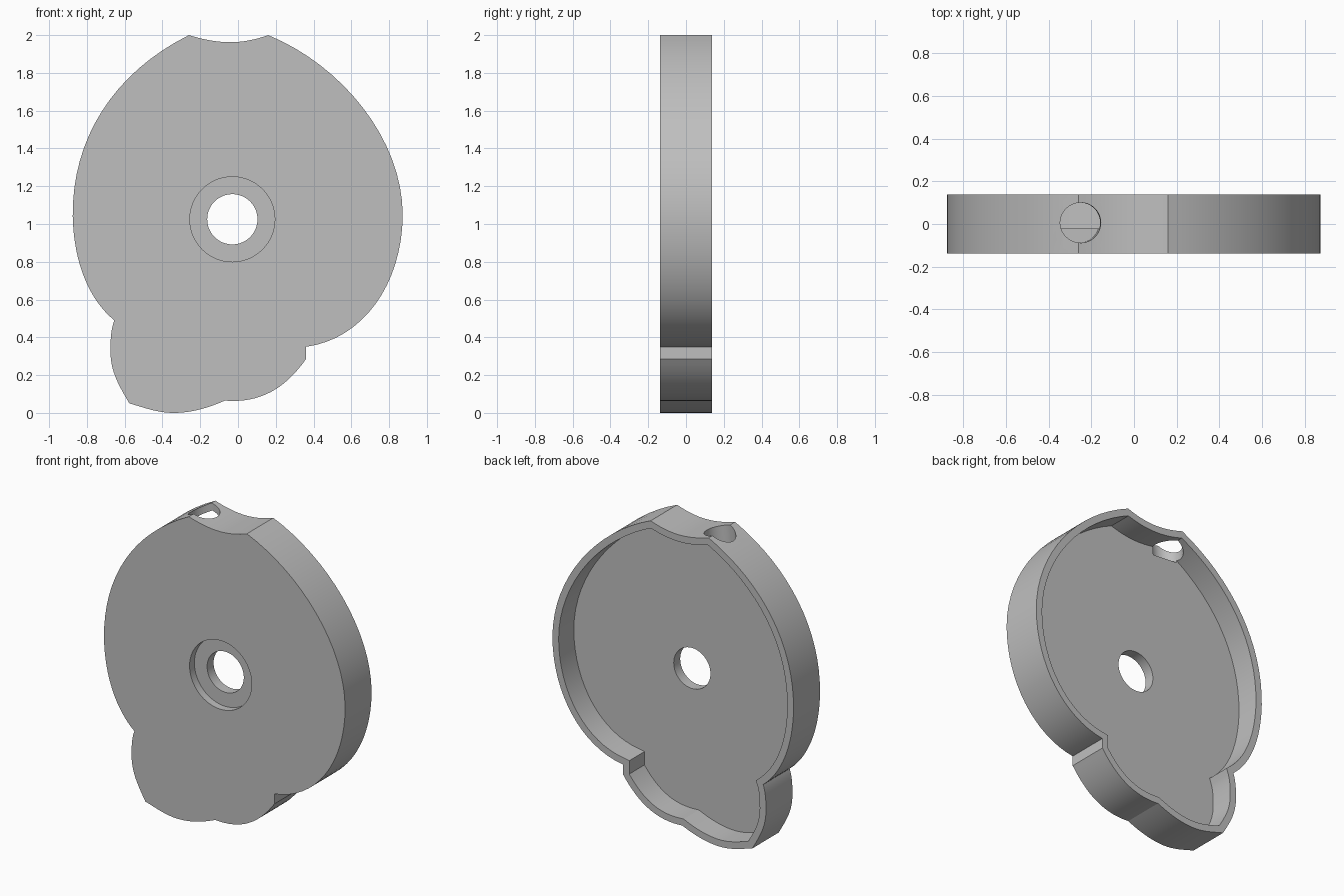
import bpy
import bmesh
import math
from mathutils import Vector, Matrix
from mathutils.geometry import interpolate_bezier

cube = bpy.data.objects.get("Cube")
if cube:
    bpy.data.objects.remove(cube, do_unlink=True)

HALF = 0.137      # half of the depth
FLOOR_Y = -0.02   # inner face of the front plate
WALL = 0.045
HUB = (-0.03, 1.025)

grey = bpy.data.materials.new("plain grey")
grey.use_nodes = True
colour = (0.52, 0.52, 0.52, 1)
grey.diffuse_color = colour
grey.node_tree.nodes["Principled BSDF"].inputs["Base Color"].default_value = colour

# Outline in x, z: each entry is two handles and an end point, or an end point alone
START = (-0.26, 2.0)
SEGMENTS = [
    [(-0.66, 1.80), (-0.88, 1.45), (-0.875, 1.04)],
    [(-0.87, 0.80), (-0.79, 0.60), (-0.655, 0.49)],
    [(-0.67, 0.45), (-0.675, 0.40), (-0.675, 0.35)],
    [(-0.68, 0.23), (-0.64, 0.16), (-0.575, 0.05)],
    [(-0.50, 0.03), (-0.43, 0.0), (-0.34, 0.0)],
    [(-0.25, 0.0), (-0.16, 0.025), (-0.07, 0.065)],
    [(0.12, 0.05), (0.25, 0.13), (0.36, 0.285)],
    [(0.36, 0.35)],
    [(0.66, 0.39), (0.87, 0.68), (0.872, 1.05)],
    [(0.87, 1.45), (0.55, 1.84), (0.16, 2.0)],
    [(0.02, 1.95), (-0.10, 1.95), START],
]


def outline():
    pts = [Vector(START)]
    for seg in SEGMENTS:
        seg = [Vector(p) for p in seg]
        if len(seg) == 1:
            pts.append(seg[0])
        else:
            curve = interpolate_bezier(pts[-1], seg[0], seg[1], seg[2], 17)
            pts += [Vector(p[:2]) for p in curve[1:]]
    return pts[:-1]


def inset(pts, dist):
    # Mitred inward offset of a counter-clockwise loop
    result = []
    for i, p in enumerate(pts):
        a = (p - pts[i - 1]).normalized()
        b = (pts[(i + 1) % len(pts)] - p).normalized()
        na, nb = Vector((-a.y, a.x)), Vector((-b.y, b.x))
        result.append(p + (na + nb) * dist / (1 + na.dot(nb)))
    return result


def make_object(name, bm):
    bmesh.ops.recalc_face_normals(bm, faces=bm.faces)
    mesh = bpy.data.meshes.new(name)
    bm.to_mesh(mesh)
    bm.free()
    mesh.materials.append(grey)
    obj = bpy.data.objects.new(name, mesh)
    bpy.context.collection.objects.link(obj)
    return obj


def prism(name, pts, y0, y1):
    bm = bmesh.new()
    face = bm.faces.new([bm.verts.new((p.x, y0, p.y)) for p in pts])
    ext = bmesh.ops.extrude_face_region(bm, geom=[face], use_keep_orig=True)
    verts = [g for g in ext["geom"] if isinstance(g, bmesh.types.BMVert)]
    bmesh.ops.translate(bm, verts=verts, vec=(0, y1 - y0, 0))
    return make_object(name, bm)


def cylinder(name, radius, length, matrix):
    bm = bmesh.new()
    bmesh.ops.create_cone(bm, cap_ends=True, segments=64, radius1=radius,
                          radius2=radius, depth=length, matrix=matrix)
    return make_object(name, bm)


def hub_cutter(name, radius, y0, y1):
    place = Matrix.Translation((HUB[0], (y0 + y1) / 2, HUB[1]))
    return cylinder(name, radius, y1 - y0, place @ Matrix.Rotation(math.pi / 2, 4, 'X'))


# Solid body and the pieces removed from it
profile = outline()
body = prism("housing_shell", profile, -HALF, HALF)
cutters = [
    prism("cavity_cutter", inset(profile, WALL), FLOOR_Y, HALF + 0.1),
    hub_cutter("counterbore_cutter", 0.225, -HALF - 0.1, -HALF + 0.05),
    hub_cutter("shaft_hole_cutter", 0.133, -HALF - 0.2, HALF + 0.2),
    cylinder("top_port_cutter", 0.094, 0.24,
             Matrix.Translation((-0.248, 0.006, 2.0)) @ Matrix.Rotation(math.radians(4), 4, 'Y')),
]
for cutter in cutters:
    cutter.hide_render = True
    mod = body.modifiers.new(cutter.name, 'BOOLEAN')
    mod.operation = 'DIFFERENCE'
    mod.solver = 'EXACT'
    mod.object = cutter

# Bake the cuts and drop the helpers
bpy.context.view_layer.update()
graph = bpy.context.evaluated_depsgraph_get()
baked = bpy.data.meshes.new_from_object(body.evaluated_get(graph))
body.modifiers.clear()
body.data = baked
for cutter in cutters:
    bpy.data.objects.remove(cutter, do_unlink=True)

bpy.ops.object.select_all(action='DESELECT')
body.select_set(True)
bpy.context.view_layer.objects.active = body
bpy.ops.object.shade_smooth_by_angle(angle=math.radians(25))
